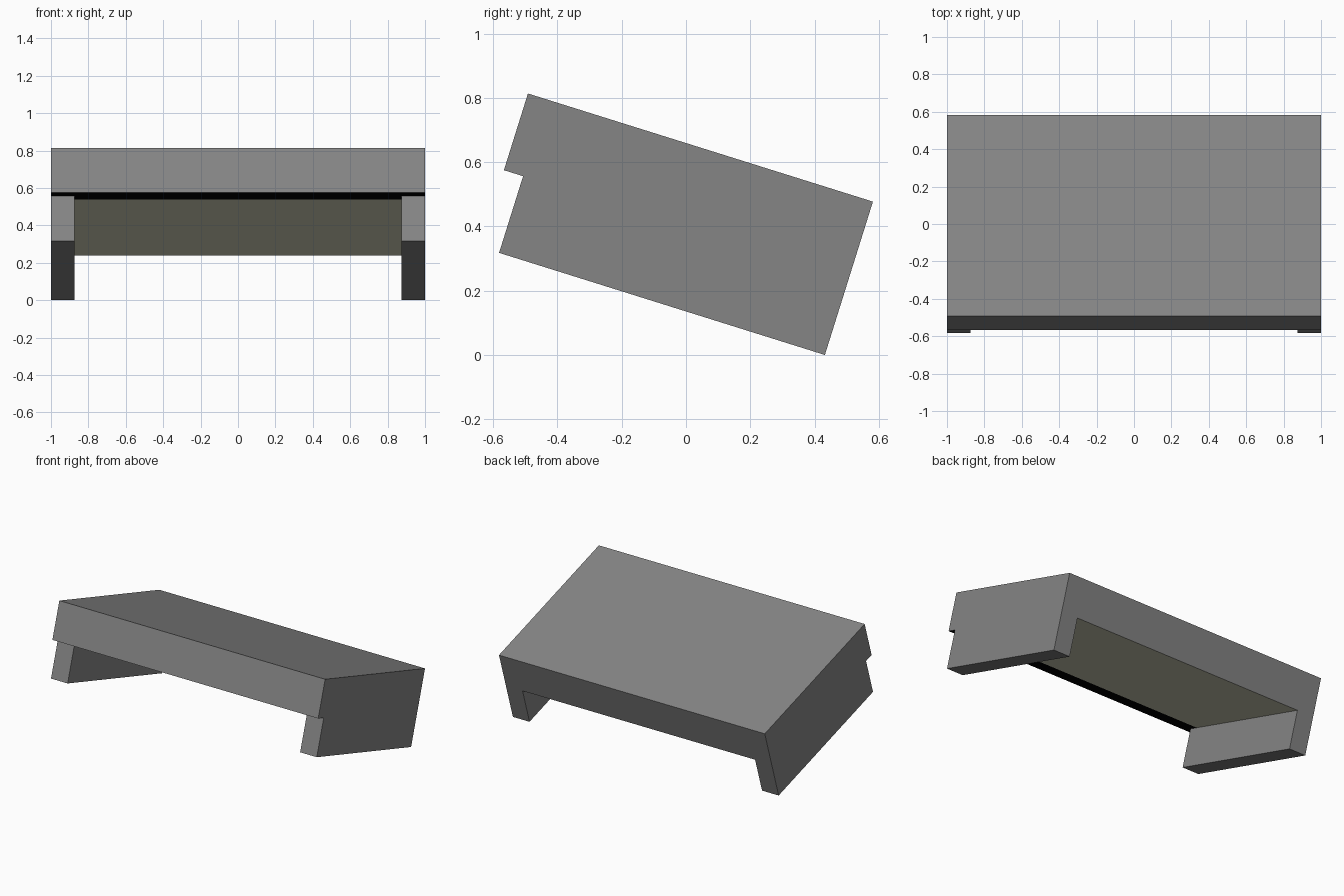
import bpy, bmesh, math
from mathutils import Matrix, Vector

if "Cube" in bpy.data.objects:
    bpy.data.objects.remove(bpy.data.objects["Cube"])


def material(name, rgb):
    m = bpy.data.materials.new(name)
    m.diffuse_color = (*rgb, 1)
    m.use_nodes = True
    m.node_tree.nodes["Principled BSDF"].inputs["Base Color"].default_value = m.diffuse_color
    return m


# Cell boundaries: width, depth (front to back), height
CUTS = ([-1, -0.875, 0.875, 1], [0, 0.0625, 0.125, 1.125], [-0.5, -0.25, 0])


def filled(c):
    """Slab fills the upper layer; side legs fill the lower one behind the lip."""
    i, j, k = c
    if not (0 <= i < 3 and 0 <= j < 3 and 0 <= k < 2):
        return False
    return k == 1 or (i != 1 and j > 0)


# Tilted slab with two side legs: keep only the outer cell faces
bm = bmesh.new()
for cell in [(i, j, k) for i in range(3) for j in range(3) for k in range(2)]:
    if not filled(cell):
        continue
    for axis in range(3):
        for side in (0, 1):
            near = list(cell)
            near[axis] += 2 * side - 1
            if filled(near):
                continue
            a, b = (axis + 1) % 3, (axis + 2) % 3
            verts = []
            for da, db in ((0, 0), (1, 0), (1, 1), (0, 1)):
                idx = list(cell)
                idx[axis] += side
                idx[a] += da
                idx[b] += db
                verts.append(bm.verts.new([CUTS[n][idx[n]] for n in range(3)]))
            if not side:
                verts.reverse()
            face = bm.faces.new(verts)
            # Underside of the slab: black front strip, cream panel behind it
            if axis == 2 and side == 0 and cell[2] == 1:
                face.material_index = 2 if cell[1] < 2 else 1

bmesh.ops.remove_doubles(bm, verts=bm.verts, dist=1e-5)
bmesh.ops.dissolve_limit(bm, angle_limit=0.01, verts=bm.verts, edges=bm.edges,
                         delimit={'MATERIAL'})

# Tilt towards the back, then centre and rest on the ground
bmesh.ops.transform(bm, matrix=Matrix.Rotation(math.radians(-17.4), 4, 'X'), verts=bm.verts)
ys = [v.co.y for v in bm.verts]
zs = [v.co.z for v in bm.verts]
bmesh.ops.translate(bm, verts=bm.verts, vec=Vector((0, -(min(ys) + max(ys)) / 2, -min(zs))))

mesh = bpy.data.meshes.new("tilted_cover")
bm.to_mesh(mesh)
bm.free()
for m in (material("grey", (0.235, 0.235, 0.235)),
          material("cream", (0.69, 0.69, 0.52)),
          material("black", (0, 0, 0))):
    mesh.materials.append(m)
bpy.context.collection.objects.link(bpy.data.objects.new("tilted_cover", mesh))
